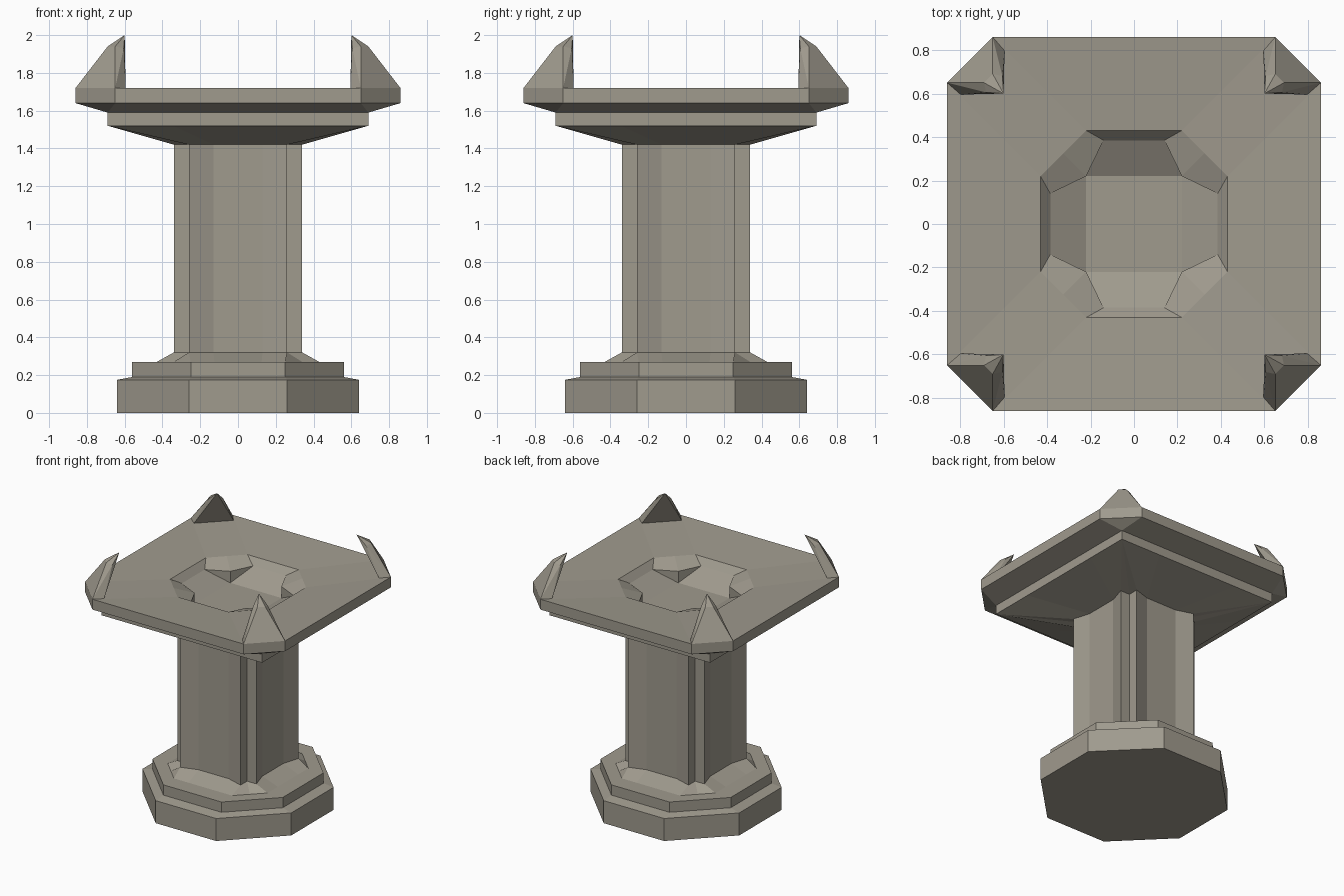
import bpy, bmesh

if "Cube" in bpy.data.objects:
    bpy.data.objects.remove(bpy.data.objects["Cube"])

stone = bpy.data.materials.new("warm grey stone")
stone.diffuse_color = (0.35, 0.325, 0.27, 1)
stone.use_nodes = True
stone.node_tree.nodes["Principled BSDF"].inputs["Base Color"].default_value = stone.diffuse_color


def finish(bm, name):
    me = bpy.data.meshes.new(name)
    bm.to_mesh(me)
    bm.free()
    me.materials.append(stone)
    ob = bpy.data.objects.new(name, me)
    bpy.context.collection.objects.link(ob)
    return ob


def ring(z, half, corner):
    """Four-fold symmetric outline from half a corner: mirrored on the diagonal, turned four times."""
    q = half + [(corner, corner)] + [(y, x) for x, y in reversed(half)]
    out = []
    for _ in range(4):
        out += [(x, y, z) for x, y in q]
        q = [(-y, x) for x, y in q]
    return out


def loft(name, rings, bottom=False, top=False):
    """Skin between outlines; coincident points are shared."""
    bm, cache = bmesh.new(), {}

    def vert(p):
        k = tuple(round(c, 4) for c in p)
        if k not in cache:
            cache[k] = bm.verts.new(k)
        return cache[k]

    def face(pts):
        vs = list(dict.fromkeys(vert(p) for p in pts))
        if len(vs) > 2:
            bm.faces.new(vs)

    for a, b in zip(rings, rings[1:]):
        n = len(a)
        for i in range(n):
            j = (i + 1) % n
            face([a[i], a[j], b[j], b[i]])
    if bottom:
        face(rings[0][::-1])
    if top:
        face(rings[-1])
    return finish(bm, name)


def octagon(z, r, s):
    return ring(z, [(r, s / 2), (r, s)], (r + s) / 2)


def shaft(z):
    return ring(z, [(0.30, 0.13), (0.34, 0.26)], 0.26)


def square(z, r):
    return ring(z, [(r, r / 2), (r, r)], r)


# Stepped octagonal base
loft("base", [octagon(0, 0.64, 0.26), octagon(0.175, 0.64, 0.26),
              octagon(0.19, 0.56, 0.25), octagon(0.27, 0.56, 0.25),
              octagon(0.27, 0.43, 0.25), shaft(0.32)], bottom=True)

# Column with notched corners and slightly hollow sides
loft("column", [shaft(0.32), shaft(1.42)])

# Flared capital, chamfered slab, shallow dish and central basin
loft("capital_bowl", [shaft(1.42), square(1.52, 0.69), square(1.59, 0.69),
                      octagon(1.64, 0.86, 0.65), octagon(1.72, 0.86, 0.65),
                      octagon(1.69, 0.43, 0.22),
                      ring(1.64, [(0.385, 0.07), (0.385, 0.14)], 0.22),
                      square(1.55, 0.22)], top=True)

# Four claw-like corner horns, leaning inward
half_horn = [(0.86, 0.65, 1.72), (0.80, 0.595, 1.71), (0.69, 0.65, 1.94), (0.68, 0.605, 1.93)]
for sx, side in ((-1, "left"), (1, "right")):
    for sy, end in ((-1, "front"), (1, "back")):
        bm = bmesh.new()
        pts = half_horn + [(y, x, z) for x, y, z in half_horn] + [(0.60, 0.60, 2.0)]
        for x, y, z in pts:
            bm.verts.new((x * sx, y * sy, z))
        bmesh.ops.convex_hull(bm, input=bm.verts)
        bmesh.ops.recalc_face_normals(bm, faces=bm.faces)
        finish(bm, f"horn_{end}_{side}")
